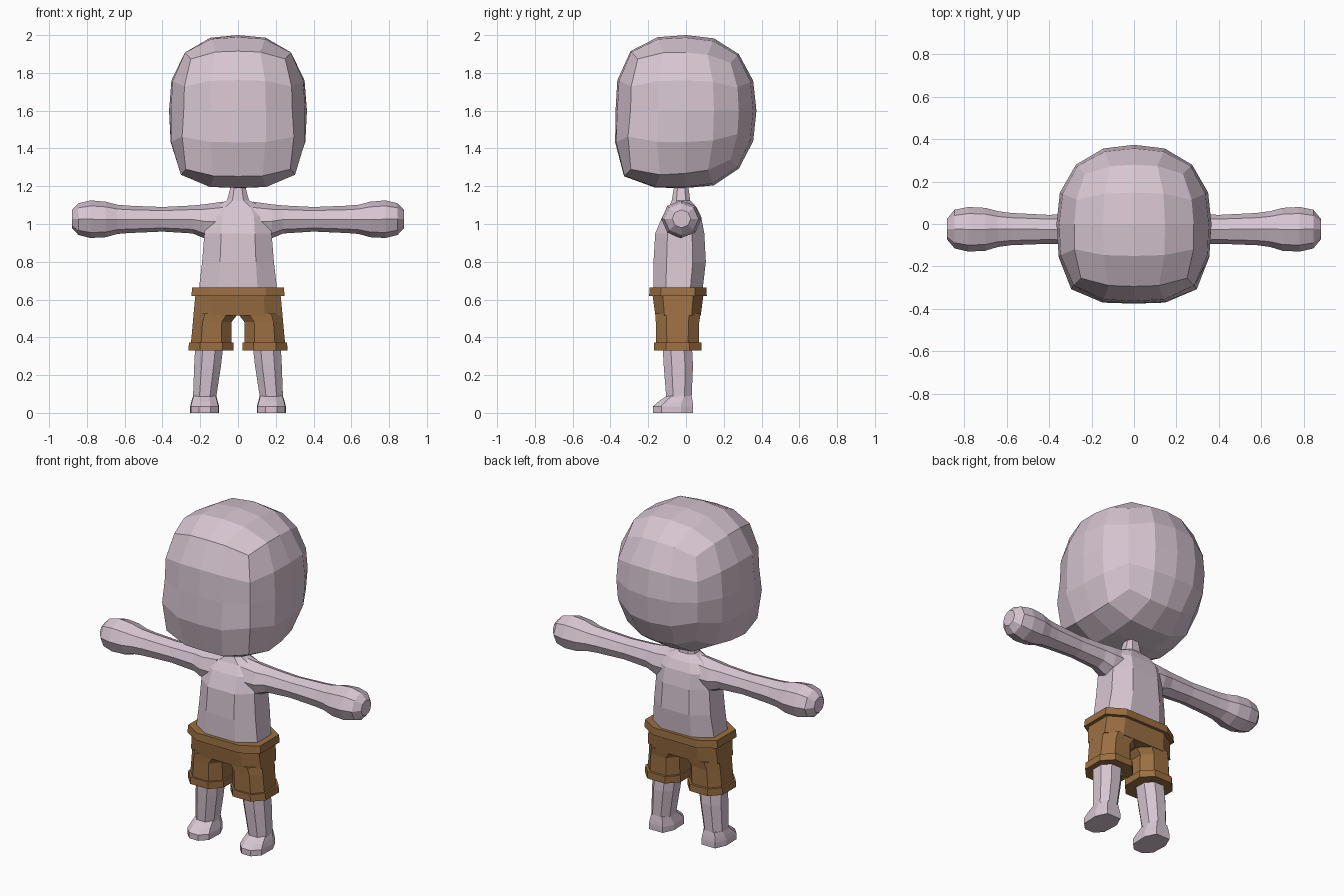
import bpy, bmesh, math
from mathutils import Vector

if "Cube" in bpy.data.objects:
    bpy.data.objects.remove(bpy.data.objects["Cube"])


def material(name, rgb):
    m = bpy.data.materials.new(name)
    m.diffuse_color = (*rgb, 1)
    m.use_nodes = True
    m.node_tree.nodes["Principled BSDF"].inputs["Base Color"].default_value = m.diffuse_color
    return m


SKIN = material("pale pink skin", (0.68, 0.56, 0.64))
BROWN = material("brown cloth", (0.33, 0.16, 0.055))


def finish(bm, name, mat, mirror=False):
    bmesh.ops.recalc_face_normals(bm, faces=bm.faces[:])
    me = bpy.data.meshes.new(name)
    bm.to_mesh(me)
    bm.free()
    me.materials.append(mat)
    ob = bpy.data.objects.new(name, me)
    bpy.context.collection.objects.link(ob)
    if mirror:
        mod = ob.modifiers.new("mirror", "MIRROR")
        mod.use_mirror_merge = False
    return ob


def octagon(c):
    """Unit box outline with cut corners; c is the half length of the flat sides."""
    return [(1, -c), (1, c), (c, 1), (-c, 1), (-1, c), (-1, -c), (-c, -1), (c, -1)]


ROUND = [(math.cos(i * math.pi / 4), math.sin(i * math.pi / 4)) for i in range(8)]


def loft(name, rings, mat, outline, axis="Z", mirror=False):
    """Skin through rings given as (position on axis, min u, max u, min v, max v)."""
    bm = bmesh.new()
    loops = []
    for t, u0, u1, v0, v1 in rings:
        loop = []
        for a, b in outline:
            u = (u0 + u1) / 2 + a * (u1 - u0) / 2
            v = (v0 + v1) / 2 + b * (v1 - v0) / 2
            loop.append(bm.verts.new((u, v, t) if axis == "Z" else (t, u, v)))
        loops.append(loop)
    n = len(outline)
    for lo, hi in zip(loops, loops[1:]):
        for i in range(n):
            j = (i + 1) % n
            bm.faces.new((lo[i], lo[j], hi[j], hi[i]))
    bm.faces.new(loops[0])
    bm.faces.new(loops[-1])
    return finish(bm, name, mat, mirror)


# Head: gridded cube inflated to a rounded box, squarest at the chin
bm = bmesh.new()
bmesh.ops.create_cube(bm, size=2)
bmesh.ops.subdivide_edges(bm, edges=bm.edges[:], cuts=3, use_grid_fill=True)
for v in bm.verts:
    d = Vector([math.tan(c * math.pi / 4) for c in v.co]).normalized()
    front = max(0, min(1, 0.5 - d.y))
    chin = max(0, min(1, -d.z * 1.4))
    p = 2.4 + 0.5 * front + 1.3 * front * chin
    d /= sum(abs(c) ** p for c in d) ** (1 / p)
    v.co = (d.x * 0.365, d.y * 0.373, 1.6 + d.z * (0.4 if d.z > 0 else 0.41))
    v.co.y -= 0.012 * front * chin
finish(bm, "head", SKIN)

# Torso tapering over the shoulders into the neck
loft("torso_and_neck", [
    (0.60, -0.205, 0.205, -0.165, 0.085),
    (0.67, -0.205, 0.205, -0.172, 0.09),
    (0.80, -0.19, 0.19, -0.172, 0.105),
    (0.95, -0.178, 0.178, -0.163, 0.097),
    (1.04, -0.17, 0.17, -0.125, 0.08),
    (1.09, -0.13, 0.13, -0.09, 0.055),
    (1.125, -0.058, 0.058, -0.075, 0.022),
    (1.22, -0.033, 0.033, -0.06, 0.01),
], SKIN, octagon(0.5))

# Arms with rounded mitten hands
loft("arms", [
    (0.08, -0.115, 0.06, 0.91, 1.118),
    (0.18, -0.115, 0.06, 0.925, 1.104),
    (0.24, -0.10, 0.05, 0.95, 1.098),
    (0.40, -0.093, 0.043, 0.96, 1.09),
    (0.58, -0.10, 0.052, 0.952, 1.097),
    (0.64, -0.108, 0.06, 0.947, 1.102),
    (0.70, -0.126, 0.076, 0.93, 1.118),
    (0.78, -0.13, 0.08, 0.926, 1.125),
    (0.845, -0.115, 0.067, 0.942, 1.11),
    (0.88, -0.073, 0.025, 0.98, 1.075),
], SKIN, ROUND, axis="X", mirror=True)

# Lower legs flowing into small feet with pointed toes
loft("legs", [
    (0.085, 0.115, 0.238, -0.105, 0.03),
    (0.25, 0.09, 0.232, -0.118, 0.037),
    (0.38, 0.075, 0.225, -0.125, 0.03),
], SKIN, octagon(0.45), mirror=True)
FOOT = [(0.6, 1), (-0.6, 1), (-1, 0.4), (-0.95, -0.55), (-0.4, -0.95),
        (0.4, -0.95), (0.95, -0.55), (1, 0.4)]
loft("feet", [
    (0.0, 0.10, 0.253, -0.18, 0.038),
    (0.035, 0.10, 0.253, -0.18, 0.038),
    (0.06, 0.107, 0.247, -0.15, 0.035),
    (0.09, 0.115, 0.238, -0.105, 0.03),
], SKIN, FOOT, mirror=True)

# Shorts: hips, two legs, waistband and cuffs
loft("shorts_hips", [
    (0.515, -0.236, 0.236, -0.162, 0.078),
    (0.63, -0.225, 0.225, -0.178, 0.093),
], BROWN, octagon(0.6))
loft("shorts_legs", [
    (0.36, 0.033, 0.25, -0.158, 0.068),
    (0.48, 0.035, 0.239, -0.16, 0.07),
    (0.525, 0.0, 0.235, -0.162, 0.077),
], BROWN, octagon(0.5), mirror=True)
loft("waistband", [
    (0.62, -0.247, 0.247, -0.195, 0.11),
    (0.665, -0.242, 0.242, -0.193, 0.108),
], BROWN, octagon(0.6))
loft("shorts_cuffs", [
    (0.33, 0.024, 0.262, -0.17, 0.083),
    (0.372, 0.024, 0.26, -0.17, 0.083),
], BROWN, octagon(0.5), mirror=True)
